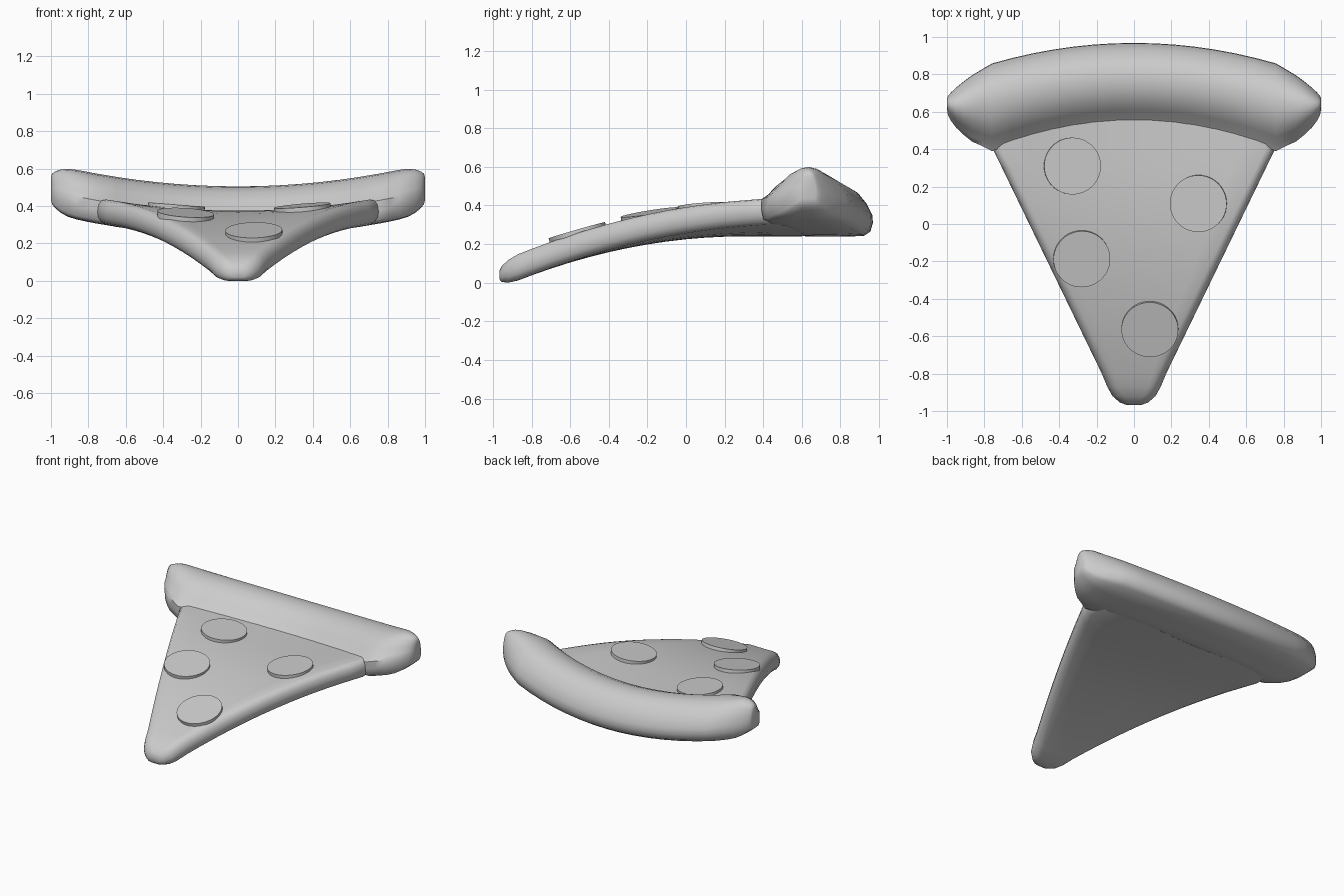
import bpy
from math import sin, cos, pi
from mathutils import Vector

if "Cube" in bpy.data.objects:
    bpy.data.objects.remove(bpy.data.objects["Cube"])

H = 0.135  # slice thickness


def sag(x):
    return 0.12 * x * x


def bottom(y):
    return 0.24 - 0.167 * max(0.0, 0.3 - y) ** 2


def top(x, y):
    return bottom(y) + H + sag(x)


def loft(name, rings):
    n = len(rings[0])
    verts = [p for r in rings for p in r]
    faces = [(i * n + j, i * n + (j + 1) % n, (i + 1) * n + (j + 1) % n, (i + 1) * n + j)
             for i in range(len(rings) - 1) for j in range(n)]
    faces += [tuple(reversed(range(n))), tuple(range(len(verts) - n, len(verts)))]
    me = bpy.data.meshes.new(name)
    me.from_pydata(verts, [], faces)
    ob = bpy.data.objects.new(name, me)
    bpy.context.collection.objects.link(ob)
    finish(ob, 50)
    return ob


def finish(ob, angle):
    bpy.ops.object.select_all(action='DESELECT')
    ob.select_set(True)
    bpy.context.view_layer.objects.active = ob
    bpy.ops.object.mode_set(mode='EDIT')
    bpy.ops.mesh.select_all(action='SELECT')
    bpy.ops.mesh.normals_make_consistent(inside=False)
    bpy.ops.object.mode_set(mode='OBJECT')
    bpy.ops.object.shade_smooth_by_angle(angle=angle * pi / 180)


# Slice: rounded flat sections widening from the tip, drooping toward the front
def slice_ring(y, w, s):
    r = min(0.05, w * 0.6)
    h = H / 2 * s
    zc = bottom(y) + H / 2
    pts = []
    for side in (1, -1):
        for k in range(7):
            a = -pi / 2 + pi * k / 6
            pts.append((side * (w - r + r * cos(a)), side * h * sin(a)))
        for k in range(1, 10):
            pts.append((side * (w - r) * (1 - k / 5), side * h))
    return [(x, y, zc + dz + sag(x)) for x, dz in pts]


rings = [slice_ring(*t) for t in
         ((-0.967, 0.04, 0.3), (-0.955, 0.075, 0.6), (-0.92, 0.115, 0.87), (-0.87, 0.143, 1))]
for i in range(13):
    y = -0.8 + 0.1 * i
    rings.append(slice_ring(y, 0.172 + (y + 0.8) * 0.485, 1))
rings.append(slice_ring(0.6, 0.73, 1))
loft("pizza_slice", rings)

# Crust: one bread profile swept along the arc, with rounded ends
profile = [(0.54, 0.362), (0.57, 0.385), (0.61, 0.43), (0.66, 0.473), (0.72, 0.498),
           (0.78, 0.505), (0.84, 0.495), (0.89, 0.465), (0.935, 0.41), (0.965, 0.35),
           (0.968, 0.31), (0.955, 0.265), (0.92, 0.242), (0.80, 0.238), (0.68, 0.238),
           (0.58, 0.242), (0.55, 0.26), (0.54, 0.31)]


def crust_ring(x, sy=1, sz=1):
    out = []
    for y0, z0 in profile:
        y = 0.865 + (y0 - 0.865) * sy
        yc = y0 - (0.19 + 0.07 * (0.97 - y0) / 0.43) * x * x
        piv = 0.865 - 0.207 * x * x
        out.append((x, piv + (yc - piv) * sy, 0.375 + (z0 - 0.375) * sz + sag(x)))
    return out


ends = [(0.76, 1, 1), (0.81, 0.87, 1), (0.865, 0.74, 0.99), (0.91, 0.59, 0.96),
        (0.95, 0.44, 0.86), (0.98, 0.30, 0.72), (0.995, 0.2, 0.6), (1.0, 0.12, 0.45)]
rings = [crust_ring(-x, a, b) for x, a, b in reversed(ends)]
rings += [crust_ring(-0.76 + 1.52 * i / 14) for i in range(1, 14)]
rings += [crust_ring(*e) for e in ends]
loft("crust", rings)

# Pepperoni discs laid on the slope of the cheese
for i, (x, y) in enumerate(((-0.33, 0.31), (0.345, 0.11), (-0.28, -0.185), (0.085, -0.56))):
    e = 0.1
    n = Vector(((top(x - e, y) - top(x + e, y)) / (2 * e),
                (top(x, y - e) - top(x, y + e)) / (2 * e), 1)).normalized()
    bpy.ops.mesh.primitive_cylinder_add(vertices=48, radius=0.152, depth=0.04,
                                        location=Vector((x, y, top(x, y))))
    ob = bpy.context.object
    ob.name = "pepperoni_%d" % (i + 1)
    ob.rotation_mode = 'QUATERNION'
    ob.rotation_quaternion = Vector((0, 0, 1)).rotation_difference(n)
    finish(ob, 30)
